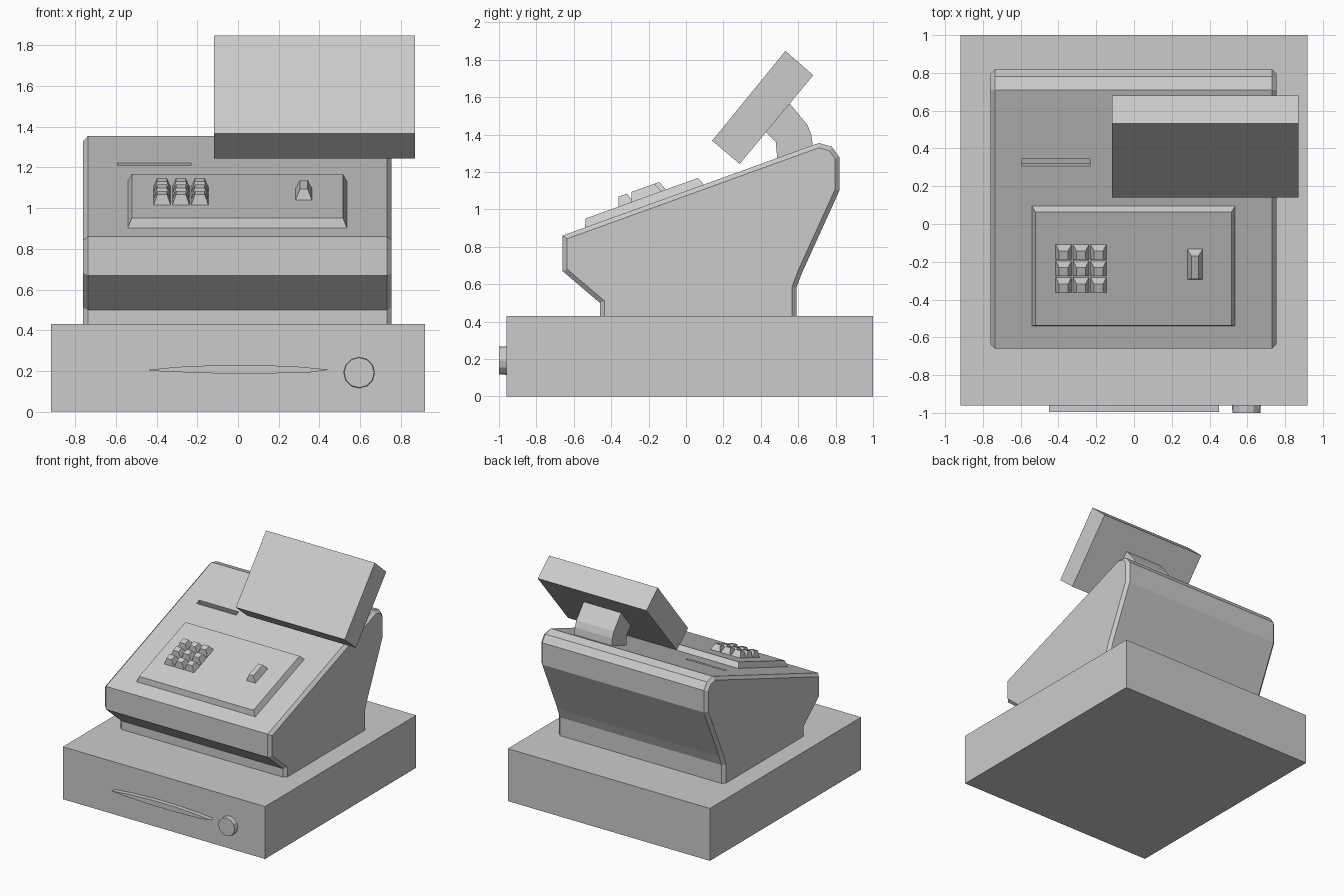
import bpy, bmesh, math
from mathutils import Matrix, Vector

if "Cube" in bpy.data.objects:
    bpy.data.objects.remove(bpy.data.objects["Cube"])

TILT = math.atan2(1.355 - 0.86, 0.71 + 0.66)      # slope of the console top


def finish(name, bm):
    bmesh.ops.recalc_face_normals(bm, faces=bm.faces)
    mesh = bpy.data.meshes.new(name)
    bm.to_mesh(mesh)
    bm.free()
    ob = bpy.data.objects.new(name, mesh)
    bpy.context.collection.objects.link(ob)
    return ob


def prism(name, start_pts, offset, chamfer=0, floor=-1):
    """Extrude a closed outline by offset; chamfer the rims above floor."""
    bm = bmesh.new()
    cap = bm.faces.new([bm.verts.new(p) for p in start_pts])
    new = bmesh.ops.extrude_face_region(bm, geom=[cap], use_keep_orig=True)["geom"]
    bmesh.ops.translate(bm, vec=offset,
                        verts=[g for g in new if isinstance(g, bmesh.types.BMVert)])
    bmesh.ops.recalc_face_normals(bm, faces=bm.faces)
    if chamfer:
        d = Vector(offset).normalized()
        rims = [e for e in bm.edges
                if abs((e.verts[0].co - e.verts[1].co).normalized().dot(d)) < 0.1
                and max(v.co.z for v in e.verts) > floor]
        bmesh.ops.bevel(bm, geom=rims, offset=chamfer, segments=1,
                        affect='EDGES', profile=0.5)
    return finish(name, bm)


def side_prism(name, profile, x0, x1, **kw):
    return prism(name, [(x0, y, z) for y, z in profile], (x1 - x0, 0, 0), **kw)


def on_slope(x, y, lift=0):
    """Frame lying on the console top at x, y, raised along its normal."""
    z = 0.86 + (y + 0.66) * math.tan(TILT)
    return (Matrix.Translation((x, y, z)) @ Matrix.Rotation(TILT, 4, 'X')
            @ Matrix.Translation((0, 0, lift)))


def block(name, sx, sy, z0, z1, inset, frame):
    """Box with its top face drawn in by inset."""
    bm = bmesh.new()
    bmesh.ops.create_cube(bm, size=1)
    for v in bm.verts:
        top = v.co.z > 0
        k = inset if top else 0
        v.co = (math.copysign(sx / 2 - k, v.co.x),
                math.copysign(sy / 2 - k, v.co.y), z1 if top else z0)
    bm.transform(frame)
    return finish(name, bm)


# Cash drawer
block("cash_drawer", 1.835, 1.96, 0, 0.43, 0, Matrix.Translation((0, 0.02, 0)))

# Drawer handle: slim lens-shaped bar
lens = [(-0.45, 0.205), (-0.3, 0.22), (-0.1, 0.229), (0.12, 0.229), (0.3, 0.221),
        (0.45, 0.207), (0.36, 0.194), (0.12, 0.187), (-0.1, 0.188), (-0.36, 0.197)]
prism("drawer_handle", [(x, -0.95, z) for x, z in lens], (0, -0.046, 0))

# Drawer lock
bm = bmesh.new()
bmesh.ops.create_cone(bm, cap_ends=True, segments=12, radius1=0.077, radius2=0.074,
                      depth=0.05, matrix=Matrix.Translation((0.595, -0.975, 0.192))
                      @ Matrix.Rotation(math.pi / 2, 4, 'X'))
finish("drawer_lock", bm)

# Console body
console = side_prism("console", [
    (-0.46, 0.42), (-0.46, 0.50), (-0.66, 0.67), (-0.66, 0.86), (0.71, 1.355),
    (0.78, 1.335), (0.82, 1.28), (0.82, 1.10), (0.62, 0.66), (0.59, 0.58),
    (0.59, 0.42)], -0.76, 0.755, chamfer=0.024, floor=0.45)

# Receipt slot cut into the console
cutter = block("slot_cutter", 0.36, 0.038, -0.04, 0.05, 0, on_slope(-0.412, 0.325))
cutter.hide_render = True
cutter.display_type = 'WIRE'
cut = console.modifiers.new("receipt_slot", 'BOOLEAN')
cut.operation = 'DIFFERENCE'
cut.solver = 'EXACT'
cut.object = cutter
bpy.context.view_layer.objects.active = console
console.select_set(True)
bpy.ops.object.modifier_apply(modifier=cut.name)
bpy.data.objects.remove(cutter)

# Keypad panel with number keys and one long key
P = 0.044
block("keypad_panel", 1.085, 0.685, -0.01, P, 0.024, on_slope(-0.003, -0.222))
for row in range(3):
    for col in range(3):
        block(f"key_{row}_{col}", 0.088, 0.088, -0.005, 0.05, 0.02,
              on_slope(-0.373 + 0.0925 * col, -0.307 + 0.087 * row, P))
block("long_key", 0.085, 0.175, -0.005, 0.05, 0.023, on_slope(0.323, -0.198, P))

# Display stand and screen
side_prism("display_stand", [
    (0.49, 1.25), (0.48, 1.36), (0.42, 1.42), (0.53, 1.58), (0.56, 1.56),
    (0.65, 1.45), (0.67, 1.40), (0.68, 1.32)], 0.2, 0.54)
side_prism("display_screen", [
    (0.14, 1.367), (0.287, 1.243), (0.68, 1.717), (0.532, 1.848)], -0.117, 0.87)
